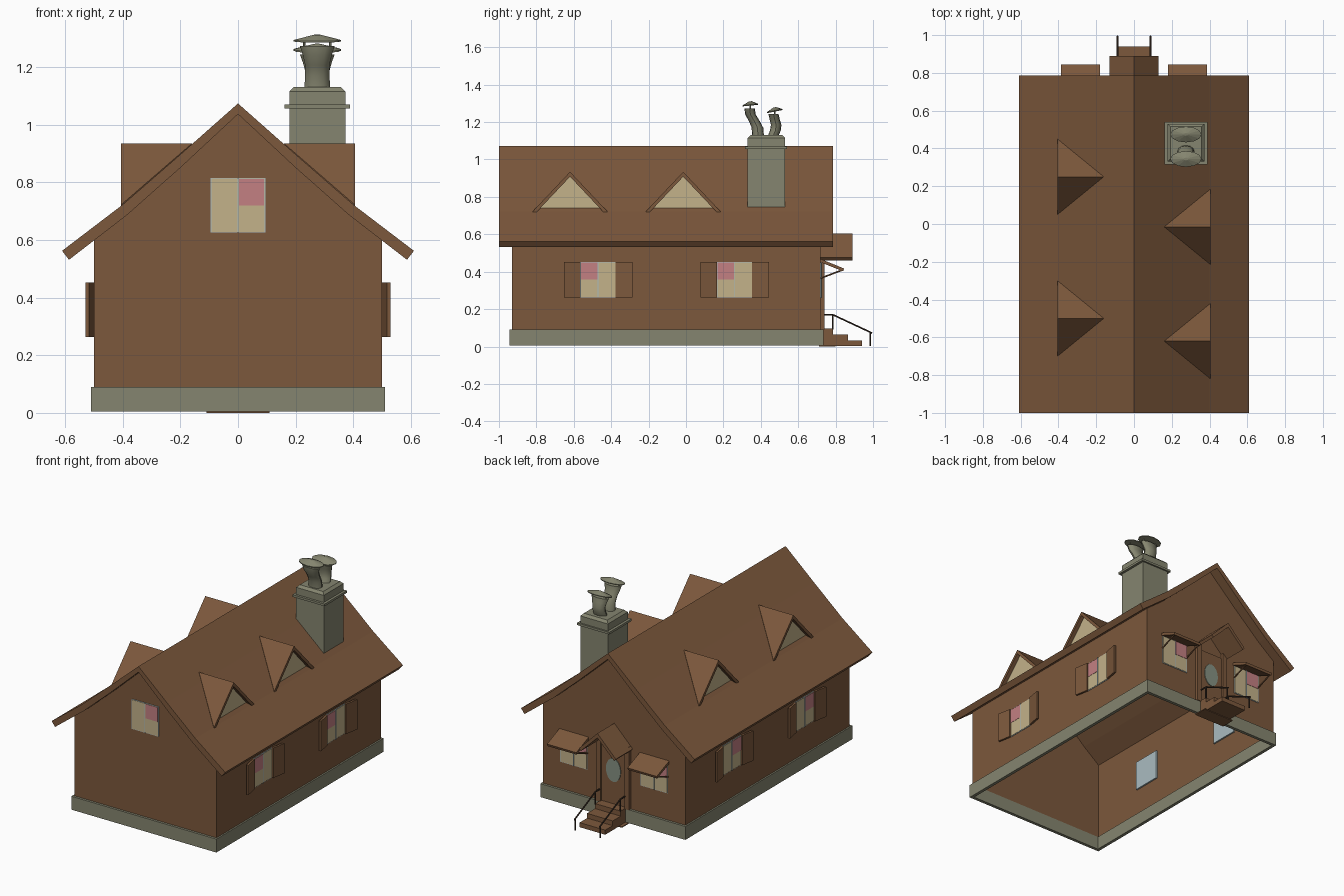
import bpy, bmesh, math
from mathutils import Vector, Matrix

if "Cube" in bpy.data.objects:
    bpy.data.objects.remove(bpy.data.objects["Cube"])


def material(name, rgb):
    m = bpy.data.materials.new(name)
    m.diffuse_color = (*rgb, 1)
    m.use_nodes = True
    m.node_tree.nodes["Principled BSDF"].inputs["Base Color"].default_value = m.diffuse_color
    return m


BROWN = material("brown wood", (0.202, 0.098, 0.045))
STONE = material("grey stone", (0.235, 0.235, 0.160))
CREAM = material("cream pane", (0.546, 0.445, 0.254))
PINK = material("pink pane", (0.546, 0.215, 0.225))
BLUE = material("pale blue frame", (0.40, 0.50, 0.53))
GLASS = material("green glass", (0.235, 0.285, 0.225))
DARK = material("dark metal", (0.045, 0.028, 0.018))


def build(name, verts, faces, mat, smooth=False):
    bm = bmesh.new()
    vs = [bm.verts.new(v) for v in verts]
    for f in faces:
        bm.faces.new([vs[i] for i in f])
    bmesh.ops.recalc_face_normals(bm, faces=bm.faces[:])
    me = bpy.data.meshes.new(name)
    bm.to_mesh(me)
    bm.free()
    me.materials.append(mat)
    ob = bpy.data.objects.new(name, me)
    bpy.context.collection.objects.link(ob)
    if smooth:
        me.shade_smooth()
        me.set_sharp_from_angle(angle=math.radians(40))
    return ob


def loft(name, rings, mat, smooth=False):
    """Skin a list of equal rings and cap both ends."""
    n = len(rings[0])
    verts = [v for r in rings for v in r]
    faces = [[k * n + i, k * n + (i + 1) % n, (k + 1) * n + (i + 1) % n, (k + 1) * n + i]
             for k in range(len(rings) - 1) for i in range(n)]
    faces += [list(range(n)), list(range(len(verts) - n, len(verts)))]
    return build(name, verts, faces, mat, smooth)


def prism(name, profile, y0, y1, mat):
    """Extrude an xz profile along y."""
    return loft(name, [[(x, y, z) for x, z in profile] for y in (y0, y1)], mat)


def box(name, x0, x1, y0, y1, z0, z1, mat):
    return prism(name, [(x0, z0), (x1, z0), (x1, z1), (x0, z1)], y0, y1, mat)


def rod(name, p, q, r, mat):
    p, q = Vector(p), Vector(q)
    rot = (q - p).to_track_quat('Z', 'Y')
    ring = [rot @ Vector((r * math.cos(a), r * math.sin(a), 0))
            for a in (i * math.tau / 6 for i in range(6))]
    return loft(name, [[c + v for v in ring] for c in (p, q)], mat)


# Walls: hollow gabled shell, open underneath
half = [(0.5, 0.01), (0.5, 0.605), (0.385, 0.70), (0.2, 0.862), (0, 1.045)]
outline = half + [(-x, z) for x, z in half[-2::-1]]
n = len(outline)
Y0, Y1 = -0.93, 0.72
verts = [(x, y, z) for y in (Y0, Y1) for x, z in outline]
build("walls", verts, [list(range(n)), list(range(n, 2 * n)),
                       [0, 1, n + 1, n], [n - 2, n - 1, 2 * n - 1, 2 * n - 2]], BROWN)

# Foundation ring
def rect(e, z):
    return [(sx * (0.51 - e), (-0.945 + e) if sy < 0 else (0.735 - e), z)
            for sx, sy in ((-1, -1), (1, -1), (1, 1), (-1, 1))]


rings = [rect(0, 0.005), rect(0, 0.09), rect(0.02, 0.09), rect(0.02, 0.005)]
build("foundation", [v for r in rings for v in r],
      [[k * 4 + i, k * 4 + (i + 1) % 4, (k + 1) % 4 * 4 + (i + 1) % 4, (k + 1) % 4 * 4 + i]
       for k in range(4) for i in range(4)], STONE)

# Roof slab with a slight kick at the eaves
top = [(0.61, 0.562), (0.4, 0.722), (0.2, 0.896), (0, 1.073)]
low = [(0.586, 0.531), (0.385, 0.686), (0.2, 0.85), (0, 1.036)]
roof = top + [(-x, z) for x, z in top[-2::-1]] + [(-x, z) for x, z in low] + low[-2::-1]
prism("roof", roof, -1.0, 0.785, BROWN)

# Dormers
for s, ys in ((1, (-0.62, -0.015)), (-1, (0.25, -0.5))):
    for yc in ys:
        for side in (-1, 1):
            tri = [(s * 0.405, yc + side * 0.2, 0.722), (s * 0.405, yc, 0.934),
                   (s * 0.16, yc, 0.934)]
            loft("dormer_roof", [tri, [(x, y, z - 0.026) for x, y, z in tri]], BROWN)
        build("dormer_pane", [(s * 0.38, yc - 0.18, 0.72), (s * 0.38, yc + 0.18, 0.72),
                              (s * 0.38, yc, 0.912)], [[0, 1, 2]], CREAM)


def plate(name, c, out, u0, u1, z0, z1, d0, d1, mat, swing=0):
    """Box on a wall: u runs to the viewer's right, d outward; swing lifts the u1 edge."""
    out = Vector(out)
    u = Vector((0, 0, 1)).cross(out)
    c = Vector(c)
    rows = []
    for z in (z0, z1):
        rows.append([c + u * a + out * d + Vector((0, 0, z))
                     for a, d in ((u0, d0), (u1, d0 + swing), (u1, d1 + swing), (u0, d1))])
    return loft(name, rows, mat)


def window(c, out, pink_side, shutters):
    h = 0.095
    plate("window_frame", c, out, -h, h, -h, h, -0.01, 0.003, BLUE)
    plate("window_pane", c, out, -h + 0.003, h - 0.003, -h + 0.003, h - 0.003, 0, 0.005, CREAM)
    a, b = sorted((pink_side * 0.004, pink_side * (h - 0.004)))
    plate("pink_pane", c, out, a, b, 0, h - 0.004, 0, 0.007, PINK)
    plate("window_bar", c, out, -0.002, 0.002, -h, h, 0, 0.008, BLUE)
    if shutters:
        for side in (-1, 1):
            plate("shutter", c, out, side * 0.094, side * 0.183, -h, h, 0.0, 0.013, BROWN, 0.016)


# Windows: front gable, both sides with shutters, back
window((0, Y0, 0.72), (0, -1, 0), 1, False)
for s in (-1, 1):
    for y in (-0.47, 0.26):
        window((s * 0.5, y, 0.358), (s, 0, 0), -s, True)
    xc = s * 0.283
    window((xc, Y1, 0.355), (0, 1, 0), 1, False)
    # Back awnings and their brackets
    slab = [(Y1, 0.468), (0.845, 0.417), (0.84, 0.402), (Y1, 0.45)]
    loft("awning", [[(xc + e, y, z) for y, z in slab] for e in (-0.103, 0.103)], BROWN)
    for e in (-0.095, 0.095):
        rod("awning_bracket", (xc + e, Y1, 0.365), (xc + e, 0.838, 0.41), 0.005, BROWN)

# Back door, posts and canopy
box("door", -0.085, 0.085, 0.71, 0.727, 0.09, 0.46, BROWN)
oval = [(0.052 * math.cos(a), 0.31 + 0.075 * math.sin(a))
        for a in (i * math.tau / 16 for i in range(16))]
prism("door_glass", oval, 0.72, 0.731, GLASS)
for s in (-1, 1):
    box("door_post", s * 0.1 - 0.016, s * 0.1 + 0.016, 0.71, 0.74, 0.09, 0.49, BROWN)
prism("door_canopy", [(-0.13, 0.475), (0, 0.605), (0.13, 0.475),
                      (0.117, 0.461), (0, 0.576), (-0.117, 0.461)], 0.71, 0.89, BROWN)

# Steps and handrails
steps = [(0.725, 0.004), (0.725, 0.095), (0.785, 0.095), (0.785, 0.063), (0.865, 0.063),
         (0.865, 0.033), (0.94, 0.033), (0.94, 0.004)]
loft("steps", [[(x, y, z) for y, z in steps] for x in (-0.09, 0.09)], BROWN)
box("step_base", -0.11, 0.11, 0.71, 0.80, 0, 0.006, BROWN)
for x in (-0.088, 0.088):
    rail = [(x, 0.72, 0.17), (x, 0.785, 0.17), (x, 0.995, 0.072)]
    for p, q in zip(rail, rail[1:]):
        rod("handrail", p, q, 0.005, DARK)
    rod("rail_post", (x, 0.785, 0.09), (x, 0.785, 0.17), 0.005, DARK)
    rod("rail_post", (x, 0.985, 0.002), (x, 0.985, 0.076), 0.005, DARK)

# Chimney stack with lip and chamfered top
box("chimney", 0.178, 0.372, 0.33, 0.53, 0.70, 1.06, STONE)
box("chimney_lip", 0.162, 0.388, 0.315, 0.54, 1.056, 1.07, STONE)
loft("chimney_top", [[(0.275 + sx * (0.097 - e), 0.43 + sy * (0.1 - e), z)
                      for sx, sy in ((-1, -1), (1, -1), (1, 1), (-1, 1))]
                     for e, z in ((0, 1.07), (0, 1.115), (0.015, 1.13))], STONE)


def ellipse(y, z, rx, ry, tilt=0):
    return [(0.275 + rx * math.cos(a), y + ry * math.sin(a), z + tilt * ry * math.sin(a))
            for a in (i * math.tau / 12 for i in range(12))]


# Two bent chimney pots with hoods: (y, z, x radius, y radius)
pots = [([(0.385, 1.125, 0.045, 0.032), (0.382, 1.17, 0.042, 0.031), (0.365, 1.205, 0.042, 0.029),
          (0.345, 1.24, 0.05, 0.028), (0.34, 1.272, 0.06, 0.028)], 0.344, 1.288, 0.1),
        ([(0.465, 1.125, 0.045, 0.028), (0.478, 1.155, 0.042, 0.029), (0.482, 1.185, 0.042, 0.028),
          (0.474, 1.215, 0.05, 0.027), (0.468, 1.242, 0.06, 0.027)], 0.474, 1.256, 0.2)]
for path, y, z, tilt in pots:
    loft("chimney_pot", [ellipse(*p) for p in path], STONE, True)
    loft("pot_hood", [ellipse(y, z, 0.083, 0.042, tilt), ellipse(y, z + 0.005, 0.083, 0.042, tilt),
                      ellipse(y, z + 0.023, 0.012, 0.007, tilt)], STONE)
    for dx in (-0.045, 0.045):
        rod("hood_strut", (0.275 + dx, y, z - 0.03), (0.275 + dx, y, z + 0.006), 0.004, STONE)
